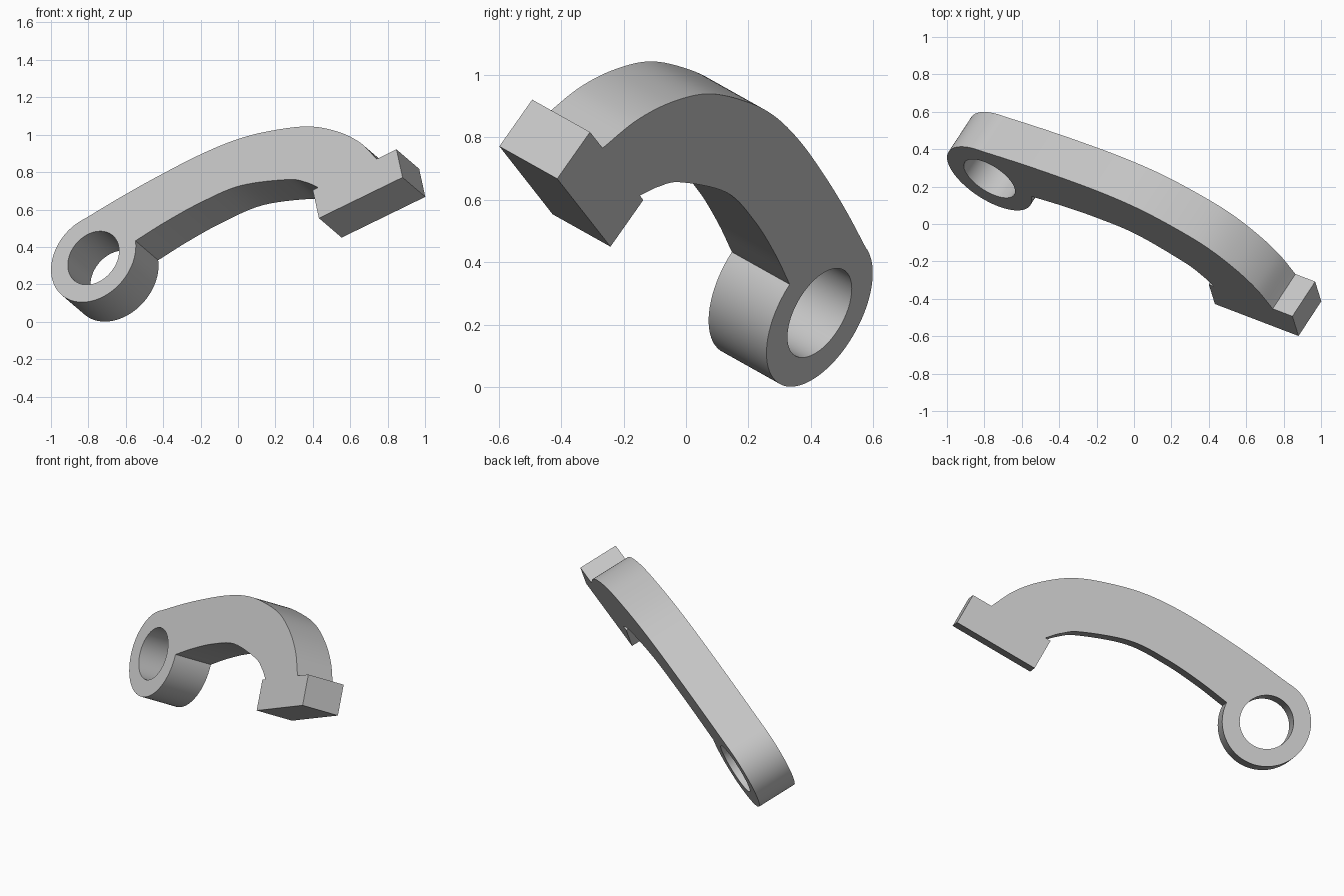
import bpy, bmesh, math
from mathutils import Matrix, Vector

cube = bpy.data.objects.get("Cube")
if cube:
    bpy.data.objects.remove(cube, do_unlink=True)

THICK = 0.245
RING_R, HOLE_R = 0.261, 0.158


def arc(radius, start, end, steps):
    return [(radius * math.cos(math.radians(start + (end - start) * i / steps)),
             radius * math.sin(math.radians(start + (end - start) * i / steps)))
            for i in range(steps + 1)]


def smooth_path(points, steps=8):
    """Catmull-Rom curve through the points."""
    p = [Vector(q) for q in points]
    p = [2 * p[0] - p[1]] + p + [2 * p[-1] - p[-2]]
    out = []
    for a, b, c, d in zip(p, p[1:], p[2:], p[3:]):
        for i in range(steps):
            t = i / steps
            out.append(0.5 * (2 * b + (c - a) * t + (2 * a - 5 * b + 4 * c - d) * t * t
                              + (3 * b - a - 3 * c + d) * t ** 3))
    return [tuple(v) for v in out + [p[-2]]]


# Arm edges, in the flat plane of the part, measured from the eye centre
upper = smooth_path([(0, RING_R), (.24, .286), (.48, .302), (.735, .308), (.96, .292),
                     (1.16, .246), (1.38, .163), (1.54, .048), (1.657, -.085), (1.733, -.235)])
lower = smooth_path([(.26, -.02), (.45, .005), (.675, .019), (.924, .004),
                     (1.2, -.097), (1.3, -.166), (1.365, -.235)])
# Rectangular foot at the end of the arm
foot = [(1.857, -.235), (1.857, -.421), (1.331, -.421), (1.331, -.235)]
# Round eye at the other end
eye = arc(RING_R, -4.4, -270, 72)[1:-1]
outline = upper + foot + lower[::-1] + eye
hole = arc(HOLE_R, 0, 360, 72)[:-1]

# Filled flat curve, extruded to the thickness
curve = bpy.data.curves.new("arm_profile", 'CURVE')
curve.dimensions = '2D'
curve.fill_mode = 'BOTH'
curve.extrude = THICK / 2
for loop in (outline, hole):
    spline = curve.splines.new('POLY')
    spline.points.add(len(loop) - 1)
    for point, (x, y) in zip(spline.points, loop):
        point.co = (x, y, 0, 1)
    spline.use_cyclic_u = True
profile = bpy.data.objects.new("arm_profile", curve)
bpy.context.collection.objects.link(profile)
bpy.context.view_layer.update()
mesh = bpy.data.meshes.new_from_object(
    profile.evaluated_get(bpy.context.evaluated_depsgraph_get()))
bpy.data.objects.remove(profile, do_unlink=True)

# Tilt the part into place
z_axis = Vector((-.496, -.757, .424)).normalized()
x_axis = Vector((.85, -.325, .4145))
x_axis = (x_axis - z_axis * x_axis.dot(z_axis)).normalized()
y_axis = z_axis.cross(x_axis)
centre = Vector((-.773, .243, .341)) - z_axis * THICK / 2
tilt = Matrix((x_axis, y_axis, z_axis)).transposed().to_4x4()

bm = bmesh.new()
bm.from_mesh(mesh)
bmesh.ops.remove_doubles(bm, verts=bm.verts, dist=0.0005)
bmesh.ops.recalc_face_normals(bm, faces=bm.faces)
bm.transform(Matrix.Translation(centre) @ tilt)
bm.to_mesh(mesh)
bm.free()

# Single grey finish
grey = bpy.data.materials.new("light_grey")
grey.use_nodes = True
colour = (0.55, 0.55, 0.55, 1)
grey.diffuse_color = colour
grey.node_tree.nodes["Principled BSDF"].inputs["Base Color"].default_value = colour
mesh.materials.clear()
mesh.materials.append(grey)

arm = bpy.data.objects.new("curved_arm", mesh)
bpy.context.collection.objects.link(arm)
bpy.ops.object.select_all(action='DESELECT')
arm.select_set(True)
bpy.context.view_layer.objects.active = arm
bpy.ops.object.shade_smooth_by_angle(angle=math.radians(25))
